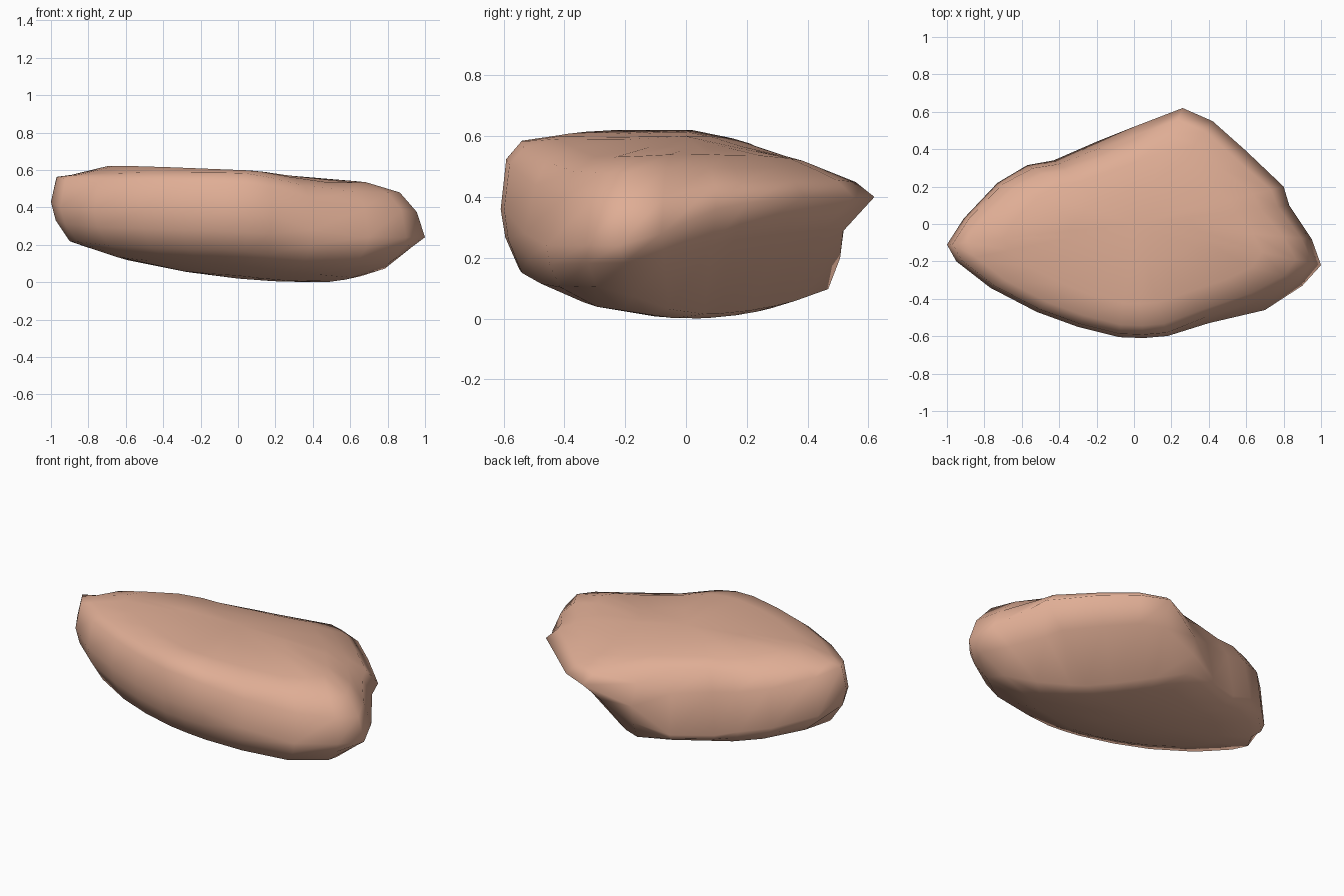
import bpy, bmesh, math

if "Cube" in bpy.data.objects:
    bpy.data.objects.remove(bpy.data.objects["Cube"])

# Widest outline of the boulder: x, y and height of the rim
RIM = [(-1, -.11, .43), (-.95, -.2, .4), (-.77, -.34, .38), (-.52, -.47, .38),
       (-.3, -.55, .37), (-.08, -.605, .36), (.05, -.61, .36), (.18, -.6, .36),
       (.4, -.53, .28), (.7, -.46, .24), (.9, -.33, .24), (1, -.22, .24),
       (.95, -.08, .28), (.83, .1, .36), (.8, .2, .38), (.6, .39, .4),
       (.42, .55, .4), (.26, .62, .4), (0, .52, .3), (-.2, .44, .15),
       (-.43, .34, .17), (-.57, .315, .22), (-.73, .22, .25), (-.91, .03, .3)]


def clamp(value):
    return min(1, max(0, value))


def flank(x, y):
    """How far a point belongs to the sloping back and right side."""
    return clamp((y + .3 * x + .05) * 1.6)


def overhang(x, y):
    """How far a point belongs to the undercut side, right of the back tip."""
    return clamp((x + 1.15 * y - .62) * 2.5)


def top_height(x, y):
    """Crown that is highest on the left, steps down right and falls back."""
    step = clamp((x - .1) / .35)
    back = .22 * max(0, y - .03) * (1 - .7 * step)
    return .6 - .04 * max(-.5, x) - .035 * step - back - .06 * max(0, -y - .1) * step


def bottom_height(x, y):
    """Shallow keel that rises towards both ends, the front and the back."""
    ends = .12 * max(0, .4 - x) ** 2 + .42 * max(0, x - .45) ** 2
    return ends + .45 * max(0, -y) ** 2 + .3 * max(0, y) ** 2


def keel(x, y, z):
    return bottom_height(x, y)


def low_edge(x, y, z):
    return bottom_height(x, y) + .012


def low_side(x, y, z):
    base = bottom_height(x, y)
    return base + (.5 + .3 * overhang(x, y)) * (z - base)


def rim(x, y, z):
    return z


def high_side(x, y, z):
    part = .7 - .2 * max(0, x) - .12 * flank(x, y)
    return z + part * (top_height(x, y) - z)


def shoulder(x, y, z):
    return top_height(x, y) - .015 - .035 * abs(x)


def crown(x, y, z):
    return top_height(x, y)


# Each level: scale of the rim, draw-in by side rule, height rule
LEVELS = [(.3, .1, overhang, keel), (.64, .22, overhang, keel),
          (.9, .36, overhang, low_edge), (.975, .16, overhang, low_side),
          (1, 0, flank, rim), (.97, .07, flank, high_side),
          (.89, .12, flank, shoulder), (.7, .08, flank, crown),
          (.35, 0, flank, crown)]

bm = bmesh.new()
rings = []
for scale, draw_in, side, height in LEVELS:
    loop = []
    for x, y, z in RIM:
        s = scale - draw_in * side(x, y)
        loop.append(bm.verts.new((x * s, y * s, height(x * s, y * s, z))))
    rings.append(loop)

count = len(RIM)
for low, high in zip(rings, rings[1:]):
    for i in range(count):
        j = (i + 1) % count
        bm.faces.new((low[i], low[j], high[j], high[i]))
for loop, rule in ((rings[0], bottom_height), (rings[-1], top_height)):
    centre = bm.verts.new((0, 0, rule(0, 0)))
    for i in range(count):
        bm.faces.new((loop[i], loop[(i + 1) % count], centre))
bmesh.ops.recalc_face_normals(bm, faces=bm.faces)

# Worn hollow above the bulge of the front right flank
for v in bm.verts:
    x, y, z = v.co
    if y < -.25 and z > .3:
        v.co.y += .045 * math.exp(-((x - .6) ** 2 + (z - .4) ** 2) / .05)

mesh = bpy.data.meshes.new("boulder")
bm.to_mesh(mesh)
bm.free()
mesh.shade_smooth()
boulder = bpy.data.objects.new("boulder", mesh)
bpy.context.collection.objects.link(boulder)

# Warm clay stone
stone = bpy.data.materials.new("clay_stone")
stone.use_nodes = True
colour = (.74, .42, .3, 1)
stone.diffuse_color = colour
stone.node_tree.nodes["Principled BSDF"].inputs["Base Color"].default_value = colour
mesh.materials.append(stone)
